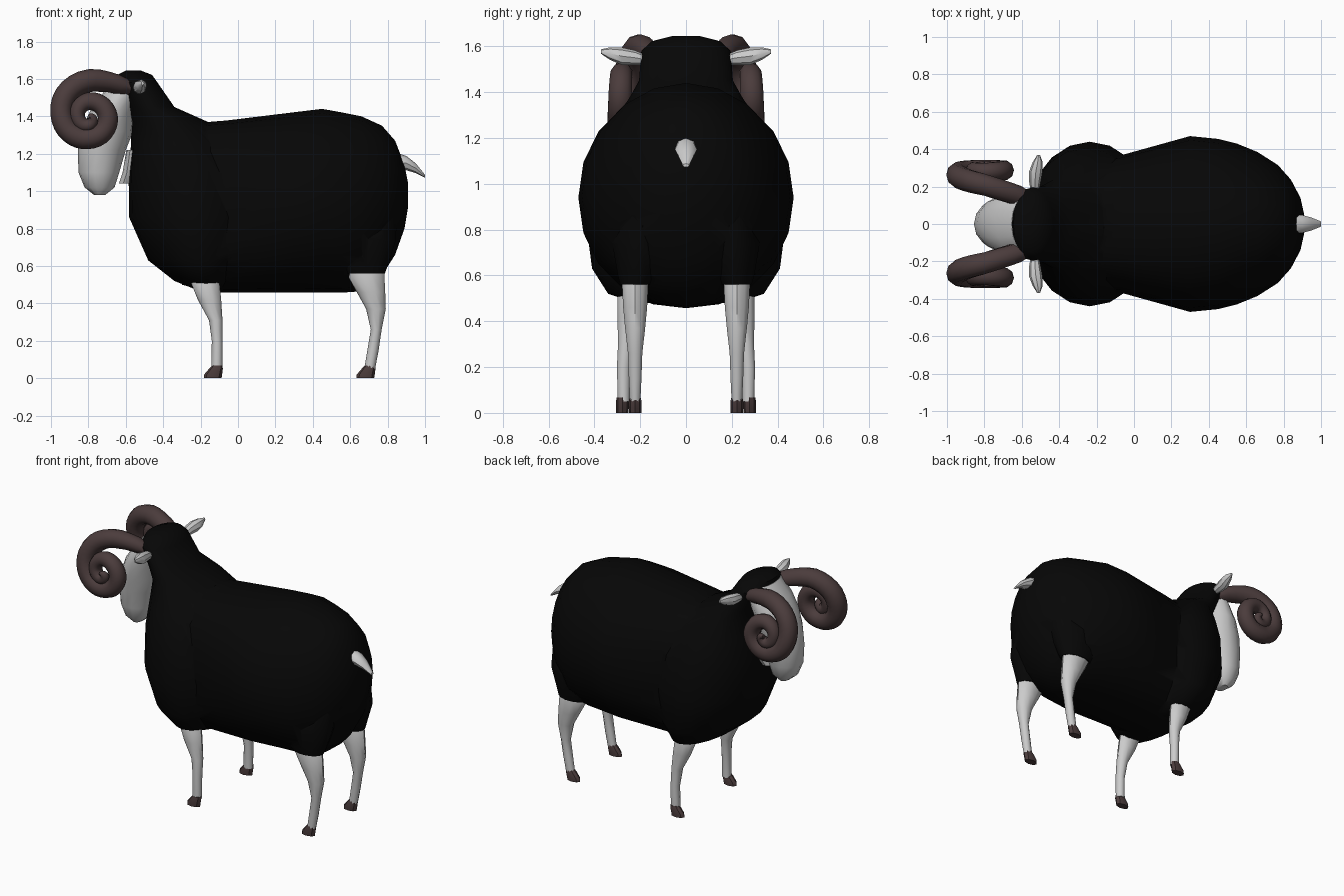
import bpy, bmesh, math
from mathutils import Vector


def material(name, rgb):
    m = bpy.data.materials.new(name)
    m.diffuse_color = (*rgb, 1)
    return m


WOOL = material("black_wool", (0.002, 0.002, 0.002))
HORN = material("brown_horn", (0.07, 0.045, 0.045))
X, Y, Z = Vector((1, 0, 0)), Vector((0, 1, 0)), Vector((0, 0, 1))


def smooth(ob, angle=40):
    bpy.ops.object.select_all(action='DESELECT')
    ob.select_set(True)
    bpy.context.view_layer.objects.active = ob
    bpy.ops.object.shade_smooth_by_angle(angle=math.radians(angle))


def bent(value, power):
    return math.copysign(abs(value) ** power, value)


def skin(name, rings, n, mat, angle):
    """Capped skin over rings: (centre, half axis a, half axis b, roundness; below 1 is boxier)."""
    bm = bmesh.new()
    loops = []
    for c, a, b, e in rings:
        angles = [2 * math.pi * i / n for i in range(n)]
        loops.append([bm.verts.new(Vector(c) + a * bent(math.cos(t), e) + b * bent(math.sin(t), e))
                      for t in angles])
    for p, q in zip(loops, loops[1:]):
        for i in range(n):
            j = (i + 1) % n
            bm.faces.new((p[i], p[j], q[j], q[i]))
    bm.faces.new(loops[0])
    bm.faces.new(loops[-1])
    bmesh.ops.recalc_face_normals(bm, faces=bm.faces)
    me = bpy.data.meshes.new(name)
    bm.to_mesh(me)
    bm.free()
    ob = bpy.data.objects.new(name, me)
    bpy.context.collection.objects.link(ob)
    if mat:
        me.materials.append(mat)
    smooth(ob, angle)
    return ob


def loft(name, rings, u, v, n=16, mat=None, angle=40):
    return skin(name, [(r[0], u * r[1], v * r[2], r[3] if len(r) > 3 else 1) for r in rings],
                n, mat, angle)


def upright(profile, y=0.0):
    """Horizontal rings from (z, x min, x max, half width, y offset)."""
    return [(((r[1] + r[2]) / 2, y + (r[4] if len(r) > 4 else 0), r[0]), (r[2] - r[1]) / 2, r[3])
            for r in profile]


def union(ob, other):
    mod = ob.modifiers.new("merge", 'BOOLEAN')
    mod.operation, mod.solver, mod.object = 'UNION', 'EXACT', other
    bpy.ops.object.select_all(action='DESELECT')
    ob.select_set(True)
    bpy.context.view_layer.objects.active = ob
    bpy.ops.object.modifier_move_to_index(modifier="merge", index=0)
    bpy.ops.object.modifier_apply(modifier="merge")
    bpy.data.objects.remove(other)


# Barrel of the body: x, top z, bottom z, half width, roundness
barrel = [(-0.30, 1.34, 0.50, 0.30, 0.8), (-0.16, 1.37, 0.462, 0.35, 0.78),
          (-0.06, 1.378, 0.457, 0.37, 0.78), (0.12, 1.40, 0.457, 0.42, 0.88),
          (0.30, 1.422, 0.457, 0.47, 0.97), (0.45, 1.44, 0.457, 0.455, 1),
          (0.55, 1.422, 0.457, 0.43, 1), (0.66, 1.40, 0.465, 0.385, 1), (0.77, 1.35, 0.55, 0.315, 1),
          (0.84, 1.27, 0.66, 0.235, 1), (0.89, 1.14, 0.80, 0.14, 1), (0.91, 1.04, 0.92, 0.05, 1)]
wool = loft("wool", [((x, 0, (t + b) / 2), w, (t - b) / 2, e) for x, t, b, w, e in barrel],
            Y, Z, 20, WOOL)

# Chest, neck and cap of wool, merged with the barrel
union(wool, loft("chest_wool", upright([
    (1.645, -0.60, -0.52, 0.06), (1.622, -0.645, -0.46, 0.15), (1.58, -0.66, -0.43, 0.195),
    (1.45, -0.60, -0.34, 0.205), (1.37, -0.57, -0.16, 0.25), (1.25, -0.572, -0.03, 0.335),
    (1.10, -0.585, 0.07, 0.405), (0.86, -0.582, 0.11, 0.44), (0.63, -0.48, 0.05, 0.41),
    (0.52, -0.34, -0.02, 0.34), (0.48, -0.24, -0.06, 0.22)]), X, Y, 20, WOOL))

# Thigh wool over each back leg
for side in (-1, 1):
    union(wool, loft("thigh_wool", upright([
        (0.56, 0.57, 0.785, 0.068, side * 0.02), (0.60, 0.52, 0.80, 0.09, side * 0.01),
        (0.74, 0.46, 0.845, 0.125), (0.95, 0.46, 0.85, 0.11, -side * 0.03),
        (1.15, 0.50, 0.75, 0.06, -side * 0.1)], side * 0.2), X, Y, 14, WOOL))

# Face and the sliver of throat behind the jaw
loft("face", upright([
    (0.98, -0.77, -0.71, 0.045), (1.02, -0.82, -0.66, 0.085), (1.10, -0.853, -0.635, 0.108),
    (1.22, -0.856, -0.60, 0.128), (1.32, -0.838, -0.56, 0.15), (1.42, -0.795, -0.55, 0.165),
    (1.51, -0.735, -0.52, 0.17), (1.60, -0.655, -0.50, 0.15)]), X, Y, 14)
loft("throat", upright([
    (1.04, -0.637, -0.57, 0.03), (1.10, -0.617, -0.55, 0.06), (1.22, -0.597, -0.54, 0.09)]), X, Y, 10)

# Tail
loft("tail", [((0.85, 0, 1.155), 0.048, 0.05), ((0.90, 0, 1.15), 0.048, 0.038),
              ((0.95, 0, 1.123), 0.034, 0.026), ((1.0, 0, 1.08), 0.014, 0.008)], Y, Z, 8)

# Horn spiral: angle, distance from centre, y, tube radius
spiral = [(30, 0.28, 0.12, 0.048), (41, 0.25, 0.15, 0.054), (62, 0.215, 0.178, 0.059),
          (90, 0.199, 0.21, 0.062), (135, 0.17, 0.245, 0.064), (180, 0.138, 0.27, 0.062),
          (225, 0.118, 0.282, 0.061), (270, 0.108, 0.288, 0.058), (360, 0.105, 0.287, 0.054),
          (450, 0.09, 0.28, 0.048), (540, 0.054, 0.29, 0.042), (630, 0.038, 0.30, 0.036),
          (720, 0.02, 0.31, 0.028), (810, 0.006, 0.325, 0.012)]


def spiral_at(deg):
    for p, q in zip(spiral, spiral[1:]):
        if deg <= q[0]:
            t = (deg - p[0]) / (q[0] - p[0])
            return [a + (b - a) * t for a, b in zip(p, q)]
    return spiral[-1]


def horn(name, side):
    rings = []
    for k in range(66):
        deg, r, y, rad = spiral_at(30 + 780 * k / 65)
        a = math.radians(deg)
        out = Vector((math.cos(a), 0, math.sin(a)))
        rings.append((Vector((-0.80, side * y, 1.391)) + out * r, out * rad, Y * rad, 1))
    skin(name, rings, 10, HORN, 50)


for side, tag in ((-1, "right"), (1, "left")):
    horn("horn_" + tag, side)

    # Ear: flattened leaf pointing sideways
    loft("ear_" + tag, [((x, side * y, z), a, b) for x, y, z, a, b in (
        (-0.53, 0.17, 1.54, 0.02, 0.018), (-0.53, 0.22, 1.55, 0.03, 0.032),
        (-0.525, 0.28, 1.557, 0.036, 0.038), (-0.515, 0.33, 1.568, 0.027, 0.028),
        (-0.51, 0.37, 1.577, 0.007, 0.01))], X, Z, 8)

    # Legs: z, x min, x max, half width, sideways shift
    loft("front_leg_" + tag, upright([
        (0.60, -0.25, -0.13, 0.03, -side * 0.03), (0.52, -0.255, -0.10, 0.05, -side * 0.02),
        (0.42, -0.215, -0.09, 0.045, -side * 0.015), (0.31, -0.155, -0.083, 0.036, -side * 0.01),
        (0.20, -0.14, -0.083, 0.031, 0), (0.05, -0.143, -0.083, 0.027, 0)], side * 0.272), X, Y, 10)
    loft("back_leg_" + tag, upright([
        (0.64, 0.60, 0.74, 0.04), (0.56, 0.58, 0.782, 0.06),
        (0.46, 0.635, 0.787, 0.055), (0.37, 0.685, 0.79, 0.046), (0.26, 0.71, 0.768, 0.033),
        (0.15, 0.692, 0.752, 0.029), (0.05, 0.675, 0.733, 0.024)], side * 0.222), X, Y, 10)

    # Hooves with the toe pushed forward
    for part, x, y in (("front", -0.083, 0.278), ("back", 0.733, 0.222)):
        loft(part + "_hoof_" + tag, upright([
            (0.0, x - 0.10, x - 0.005, 0.027), (0.02, x - 0.098, x - 0.002, 0.028),
            (0.05, x - 0.072, x + 0.002, 0.028), (0.068, x - 0.055, x, 0.024)], side * y),
            X, Y, 8, HORN)
